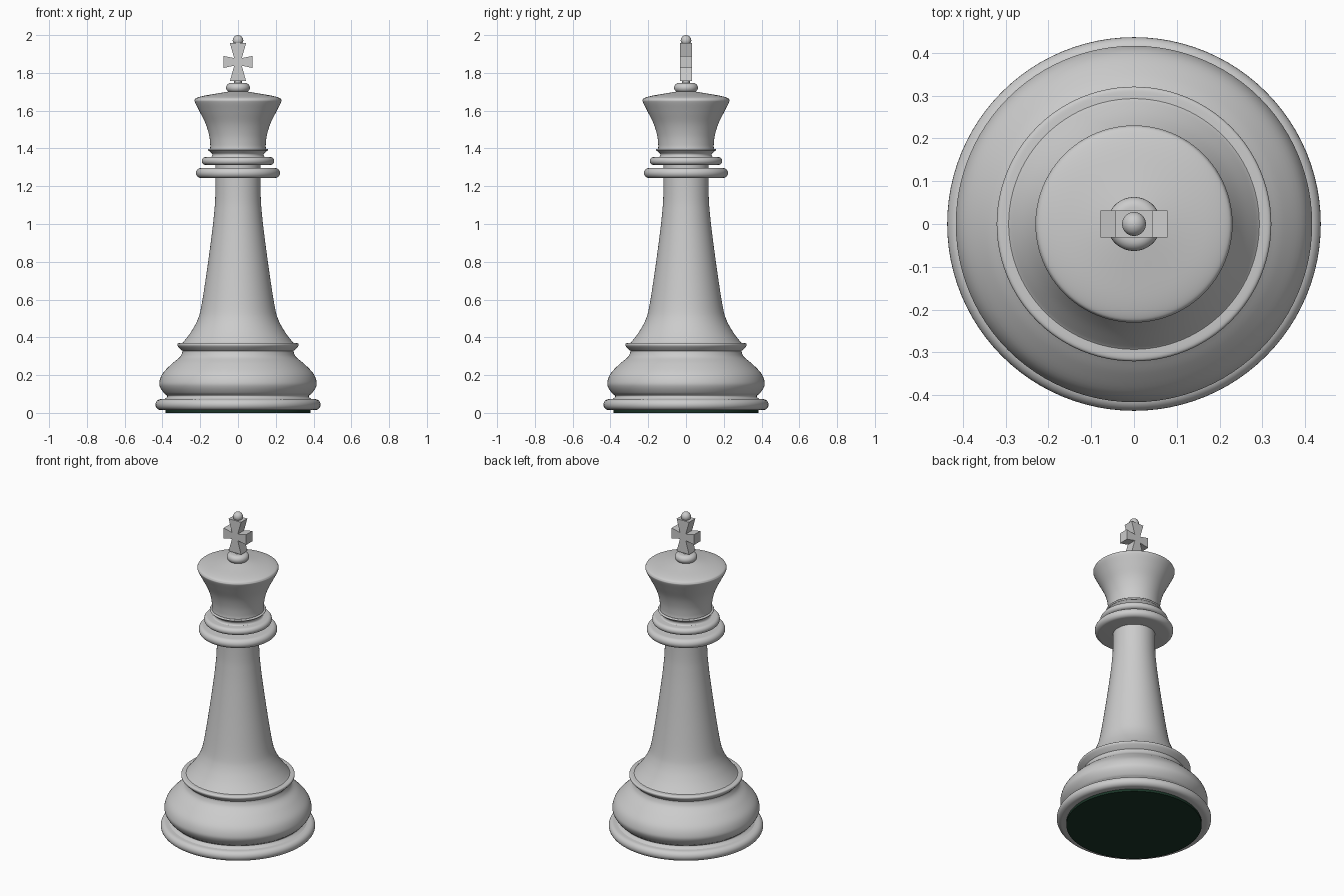
import bpy, bmesh, math
from mathutils import Vector

if "Cube" in bpy.data.objects:
    bpy.data.objects.remove(bpy.data.objects["Cube"])


def smooth_path(pts, steps=5):
    # Catmull-Rom curve through the profile points
    p = [Vector(q) for q in pts]
    p = [2 * p[0] - p[1]] + p + [2 * p[-1] - p[-2]]
    out = []
    for i in range(1, len(p) - 2):
        a, b, c, d = p[i - 1:i + 3]
        for s in range(steps):
            t = s / steps
            out.append(0.5 * (2 * b + (c - a) * t + (2 * a - 5 * b + 4 * c - d) * t * t
                              + (3 * b - a - 3 * c + d) * t ** 3))
    return out + [p[-2]]


def finish(name, bm):
    bmesh.ops.recalc_face_normals(bm, faces=bm.faces)
    me = bpy.data.meshes.new(name)
    bm.to_mesh(me)
    bm.free()
    ob = bpy.data.objects.new(name, me)
    bpy.context.collection.objects.link(ob)
    bpy.ops.object.select_all(action='DESELECT')
    ob.select_set(True)
    bpy.context.view_layer.objects.active = ob
    bpy.ops.object.shade_smooth_by_angle(angle=math.radians(40))
    return ob


def lathe(name, pts, smooth=True, n=96):
    # turned part: (radius, height) profile spun around z, ends capped flat
    bm = bmesh.new()
    rings = [[bm.verts.new((r * math.cos(2 * math.pi * k / n), r * math.sin(2 * math.pi * k / n), z))
              for k in range(n)] for r, z in (smooth_path(pts) if smooth else pts)]
    for a, b in zip(rings, rings[1:]):
        for k in range(n):
            j = (k + 1) % n
            bm.faces.new((a[k], a[j], b[j], b[k]))
    bm.faces.new(rings[0])
    bm.faces.new(rings[-1])
    return finish(name, bm)


def round_disc(name, r, z0, z1):
    # disc with a fully rounded rim
    h = (z1 - z0) / 2
    pts = [(r - h + h * math.cos(a), (z0 + z1) / 2 + h * math.sin(a))
           for a in (math.pi * (i / 12 - 0.5) for i in range(13))]
    return lathe(name, pts, smooth=False)


# felt pad
felt = lathe("felt_pad", [(0.383, 0), (0.383, 0.02)], smooth=False)
mat = bpy.data.materials.new("green_felt")
mat.diffuse_color = (0.01, 0.035, 0.02, 1)
mat.use_nodes = True
mat.node_tree.nodes["Principled BSDF"].inputs["Base Color"].default_value = mat.diffuse_color
felt.data.materials.append(mat)

# base
round_disc("base_ring", 0.437, 0.015, 0.073)
lathe("base_groove", [(0.405, 0.065), (0.38, 0.08), (0.375, 0.09), (0.387, 0.10)])
lathe("base_bulge", [(0.37, 0.095), (0.39, 0.103), (0.412, 0.135), (0.416, 0.165), (0.398, 0.21),
                     (0.35, 0.26), (0.31, 0.293), (0.297, 0.315), (0.294, 0.33)])
lathe("base_lip", [(0.29, 0.325), (0.302, 0.335), (0.318, 0.352), (0.321, 0.362), (0.315, 0.369), (0.295, 0.371)])

# stem
lathe("stem", [(0.298, 0.367), (0.285, 0.38), (0.248, 0.43), (0.215, 0.49), (0.195, 0.56),
               (0.168, 0.73), (0.142, 0.92), (0.127, 1.05), (0.12, 1.16), (0.12, 1.40)])

# collars
round_disc("lower_collar", 0.222, 1.243, 1.297)
round_disc("upper_collar", 0.192, 1.313, 1.354)
lathe("collar_neck", [(0.15, 1.35), (0.138, 1.358), (0.136, 1.37), (0.145, 1.38), (0.157, 1.391)])
round_disc("thin_collar", 0.159, 1.387, 1.398)

# head
lathe("head", [(0.148, 1.395), (0.147, 1.42), (0.153, 1.47), (0.171, 1.53), (0.203, 1.595), (0.228, 1.645),
               (0.229, 1.658), (0.219, 1.668), (0.18, 1.679), (0.11, 1.691), (0.05, 1.701)])
round_disc("finial_button", 0.063, 1.697, 1.746)

# cross: one flared arm outline repeated around the centre
bm = bmesh.new()
cz, w, t = 1.858, 0.02, 0.031
outline = []
for k, (length, flare) in enumerate([(0.078, 0.032), (0.1, 0.043), (0.078, 0.032), (0.102, 0.043)]):
    c, s = math.cos(k * math.pi / 2), math.sin(k * math.pi / 2)
    for x, z in [(w, -w), (length, -flare), (length, flare)]:
        outline.append(bm.verts.new((x * c - z * s, -t, cz + x * s + z * c)))
face = bm.faces.new(outline)
new = bmesh.ops.extrude_face_region(bm, geom=[face])["geom"]
bmesh.ops.translate(bm, vec=(0, 2 * t, 0), verts=[g for g in new if isinstance(g, bmesh.types.BMVert)])
finish("cross", bm)
lathe("cross_peg", [(0.02, 1.74), (0.02, 1.77)], smooth=False, n=24)

# tip ball
bpy.ops.mesh.primitive_uv_sphere_add(segments=32, ring_count=16, radius=0.028, location=(0, 0, 1.972))
bpy.context.object.name = "tip_ball"
bpy.ops.object.shade_smooth()
